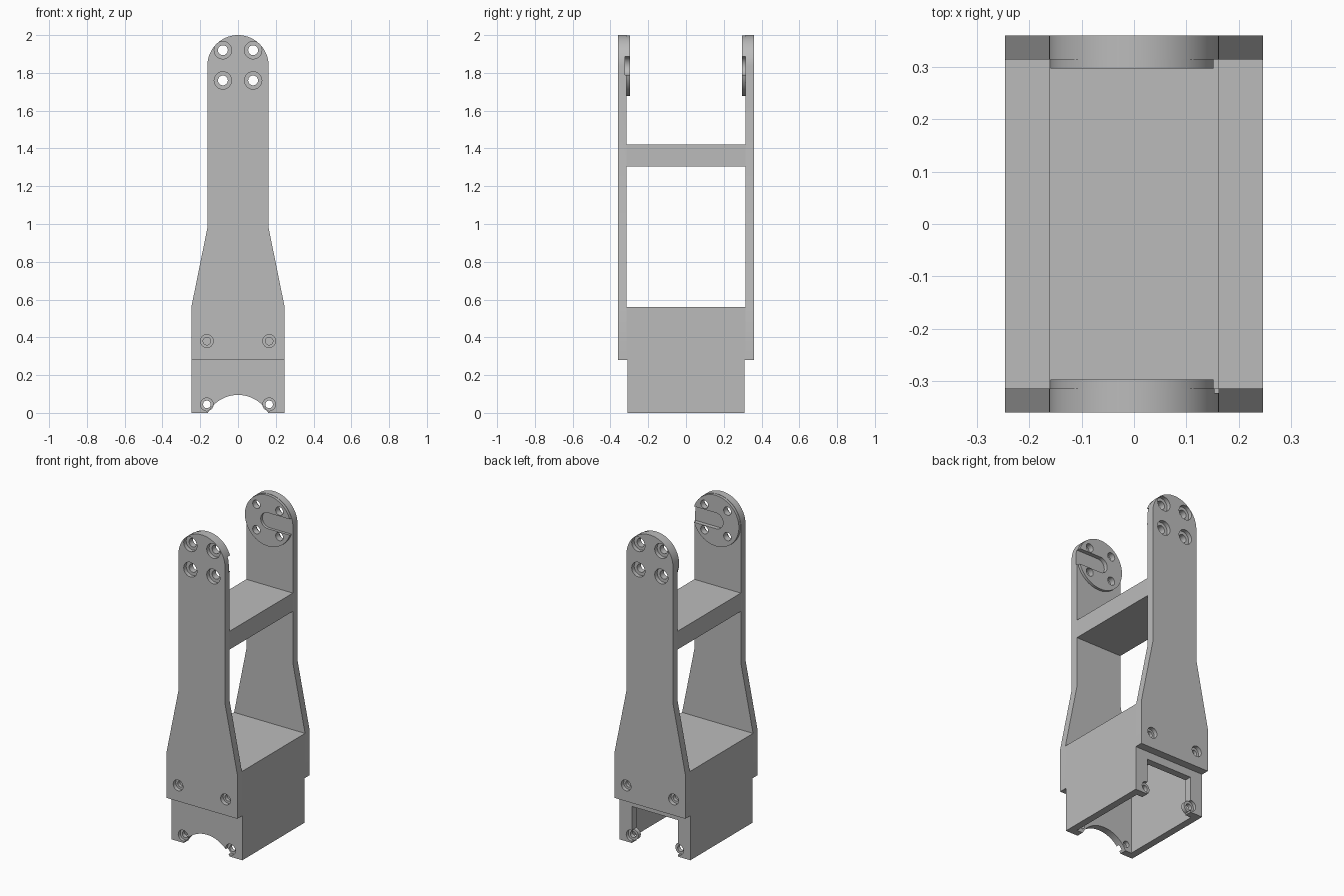
import bpy, bmesh
from math import sin, cos, pi

old = bpy.data.objects.get("Cube")
if old:
    bpy.data.objects.remove(old, do_unlink=True)

grey = bpy.data.materials.new("light grey")
grey.use_nodes = True
grey.diffuse_color = (0.5, 0.5, 0.5, 1)
grey.node_tree.nodes["Principled BSDF"].inputs["Base Color"].default_value = (0.5, 0.5, 0.5, 1)


def prism(name, outline, y0, y1):
    """Extrude an x-z outline from y0 to y1."""
    bm = bmesh.new()
    face = bm.faces.new([bm.verts.new((x, y0, z)) for x, z in outline])
    grown = bmesh.ops.extrude_face_region(bm, geom=[face])["geom"]
    verts = [g for g in grown if isinstance(g, bmesh.types.BMVert)]
    bmesh.ops.translate(bm, vec=(0, y1 - y0, 0), verts=verts)
    bmesh.ops.recalc_face_normals(bm, faces=bm.faces)
    mesh = bpy.data.meshes.new(name)
    bm.to_mesh(mesh)
    bm.free()
    mesh.materials.append(grey)
    ob = bpy.data.objects.new(name, mesh)
    bpy.context.collection.objects.link(ob)
    return ob


def arc(x, z, r, start=0, sweep=2 * pi, steps=64):
    return [(x + r * cos(start + sweep * i / steps), z + r * sin(start + sweep * i / steps))
            for i in range(steps + (sweep < 6))]


def rect(x0, x1, z0, z1):
    return [(x0, z0), (x1, z0), (x1, z1), (x0, z1)]


def boolean(target, outline, y0, y1, operation="DIFFERENCE"):
    tool = prism("cutter", outline, y0, y1)
    tool.hide_render = True
    mod = target.modifiers.new("cut", "BOOLEAN")
    mod.object, mod.operation, mod.solver = tool, operation, "EXACT"
    bpy.context.view_layer.objects.active = target
    bpy.ops.object.modifier_apply(modifier=mod.name)
    bpy.data.objects.remove(tool, do_unlink=True)


W, N = 0.247, 0.162          # half widths of base and neck
OUT, INN, BASE = 0.36, 0.314, 0.31
TOP = 2 - N                  # centre of the rounded end
parts = []

# Hollow base, open below
base = prism("base", rect(-W, W, 0, 0.56), -BASE, BASE)
boolean(base, rect(-W + 0.045, W - 0.045, -0.1, 0.515), -BASE + 0.045, BASE - 0.045)
boolean(base, arc(0, -0.087, 0.182), -0.4, -0.2)
boolean(base, rect(-0.16, 0.16, -0.1, 0.23), 0.2, 0.4)
for x in (-0.165, 0.165):
    # Screw seats beside the back opening, then holes through both walls
    boolean(base, arc(x, 0.045, 0.036, steps=32), 0.265, 0.29, "UNION")
    for s in (-1, 1):
        boolean(base, arc(x, 0.045, 0.034, steps=32), s * 0.29, s * 0.4)
        boolean(base, arc(x, 0.045, 0.02, steps=32), s * 0.2, s * 0.4)
parts.append(base)

# Uprights with rounded ends, mounting discs and screw holes
outline = [(-W, 0.28), (W, 0.28), (W, 0.56), (N, 0.98)] + arc(0, TOP, N, 0, pi) + [(-N, 0.98), (-W, 0.56)]
for name, s, slot in (("front", -1, 0.323), ("back", 1, 0.312)):
    plate = prism(name + "_upright", outline, s * INN, s * OUT)
    disc = prism(name + "_mounting_disc", arc(0, TOP, 0.16), s * 0.297, s * (INN + 0.0005))
    slot_shape = arc(0, TOP, 0.05, pi / 2, pi, 24) + [(0.3, TOP - 0.05), (0.3, TOP + 0.05)]
    for ob in (plate, disc):
        if ob is disc or slot > INN:
            boolean(ob, slot_shape, s * 0.2, s * (slot if ob is plate else 0.4))
        for x in (-0.08, 0.08):
            for z in (1.76, 1.92):
                boolean(ob, arc(x, z, 0.026, steps=32), s * 0.2, s * 0.5)
                if ob is plate:
                    boolean(ob, arc(x, z, 0.046, steps=32), s * 0.335, s * 0.5)
    for x in (-0.165, 0.165):
        boolean(plate, arc(x, 0.38, 0.034, steps=32), s * 0.335, s * 0.5)
        boolean(plate, arc(x, 0.38, 0.02, steps=32), s * 0.2, s * 0.5)
    # Filler bonding the upright to the base
    parts += [plate, disc, prism(name + "_joint", rect(-W, W, 0.28, 0.56), s * BASE, s * INN)]

# Cross shelf
parts.append(prism("cross_shelf", rect(-N, N, 1.305, 1.42), -INN, INN))

# Smooth round edges only
bpy.ops.object.select_all(action="DESELECT")
for ob in parts:
    ob.select_set(True)
bpy.context.view_layer.objects.active = base
bpy.ops.object.shade_smooth_by_angle(angle=0.5)
